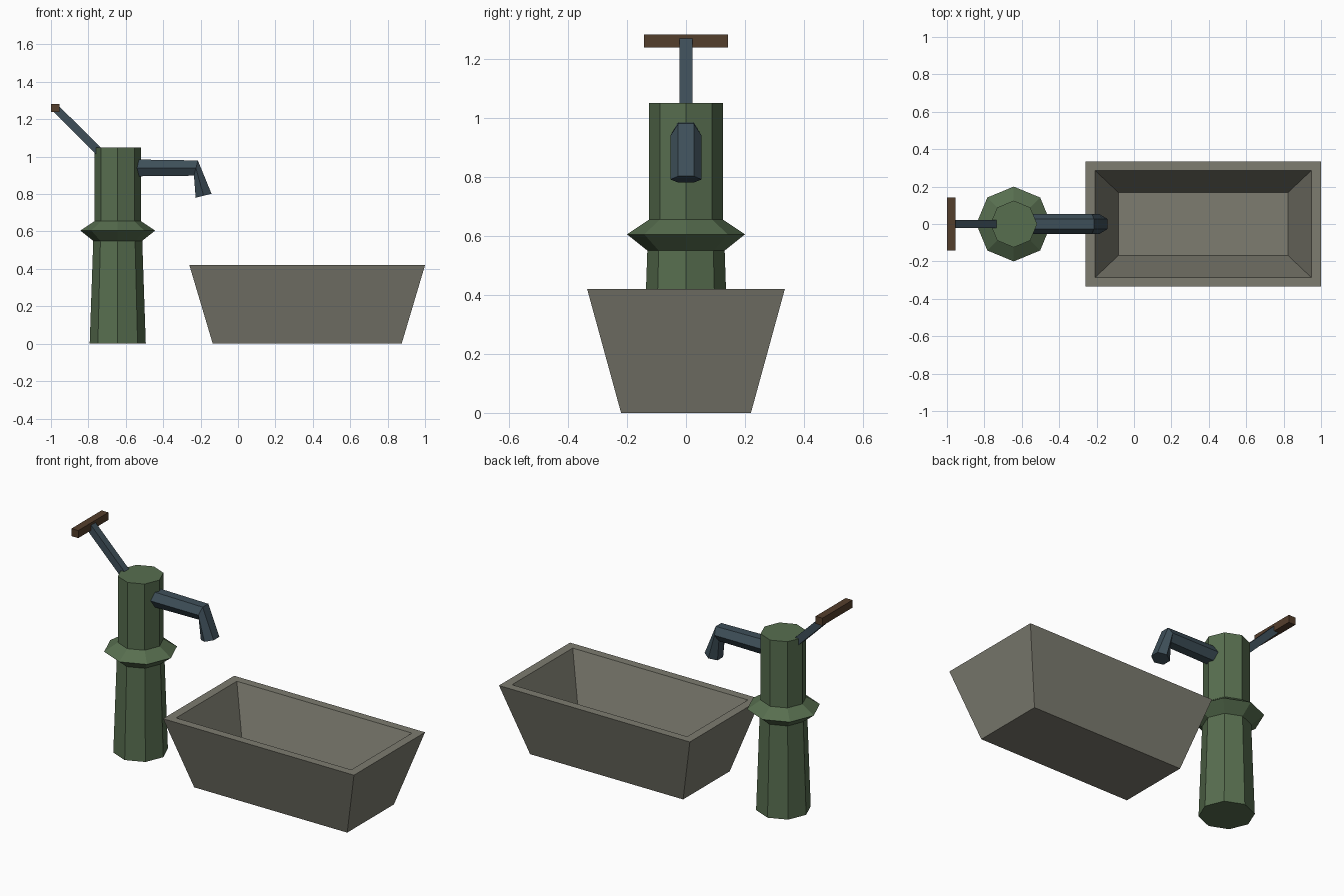
import bpy, bmesh, math
from mathutils import Vector, Matrix

if "Cube" in bpy.data.objects:
    bpy.data.objects.remove(bpy.data.objects["Cube"])


def material(name, srgb):
    m = bpy.data.materials.new(name)
    lin = [((c / 255 + 0.055) / 1.055) ** 2.4 for c in srgb]
    m.diffuse_color = (*lin, 1)
    m.use_nodes = True
    m.node_tree.nodes["Principled BSDF"].inputs["Base Color"].default_value = m.diffuse_color
    return m


GREEN = material("green_paint", (87, 110, 79))
IRON = material("dark_iron", (62, 79, 89))
WOOD = material("dark_wood", (84, 62, 44))
STONE = material("grey_stone", (125, 124, 112))


def finish(name, bm, mat):
    bmesh.ops.recalc_face_normals(bm, faces=bm.faces[:])
    me = bpy.data.meshes.new(name)
    bm.to_mesh(me)
    bm.free()
    me.materials.append(mat)
    ob = bpy.data.objects.new(name, me)
    bpy.context.collection.objects.link(ob)
    return ob


def loft(name, rings, mat):
    """Skin a list of equal-length point rings and cap both ends."""
    bm = bmesh.new()
    loops = [[bm.verts.new(p) for p in ring] for ring in rings]
    n = len(loops[0])
    for a, b in zip(loops, loops[1:]):
        for i in range(n):
            j = (i + 1) % n
            bm.faces.new((a[i], a[j], b[j], b[i]))
    bm.faces.new(loops[0][::-1])
    bm.faces.new(loops[-1])
    return finish(name, bm, mat)


def ring(center, side, up, n):
    c, s, u = Vector(center), Vector(side), Vector(up)
    return [c + s * math.cos(math.tau * k / n) + u * math.sin(math.tau * k / n)
            for k in range(n)]


def rect(cx, hx, hy, z):
    return [(cx - hx, -hy, z), (cx + hx, -hy, z), (cx + hx, hy, z), (cx - hx, hy, z)]


def box(name, center, size, pitch, mat):
    bm = bmesh.new()
    bmesh.ops.create_cube(bm, size=1, matrix=Matrix.Translation(center)
                          @ Matrix.Rotation(pitch, 4, 'Y')
                          @ Matrix.Diagonal((*size, 1)))
    return finish(name, bm, mat)


# Octagonal pump body with flared collar
PX = -0.643
profile = [(0.15, 0), (0.131, 0.55), (0.2, 0.605), (0.125, 0.655), (0.125, 1.05)]
loft("pump_body", [ring((PX, 0, z), (r, 0, 0), (0, r, 0), 8) for r, z in profile], GREEN)

# Hexagonal spout, bent down at the end
W = 0.053
loft("spout", [
    ring((-0.62, 0, 0.94), (0, W, 0), (0, 0, W), 6),
    ring((-0.225, 0, 0.939), (0, W, 0), (0.012, 0, 0.047), 6),
    ring((-0.184, 0, 0.791), (0, W, 0), (0.049, 0, 0.0125), 6),
], IRON)

# Slanted lever and its wooden grip
a, b = Vector((-0.972, 0, 1.255)), Vector((-0.72, 0, 1.005))
d = b - a
box("lever", (a + b) / 2, (d.length, 0.043, 0.043), math.atan2(-d.z, d.x), IRON)
box("grip", (-0.9775, 0, 1.26), (0.045, 0.284, 0.045), 0, WOOD)

# Hollow tapered trough: outer wall, rim, inner wall, floor
TX = 0.37
loft("trough", [
    rect(TX, 0.505, 0.22, 0),
    rect(TX, 0.63, 0.335, 0.42),
    rect(TX, 0.578, 0.286, 0.42),
    rect(TX, 0.453, 0.168, 0.06),
], STONE)
